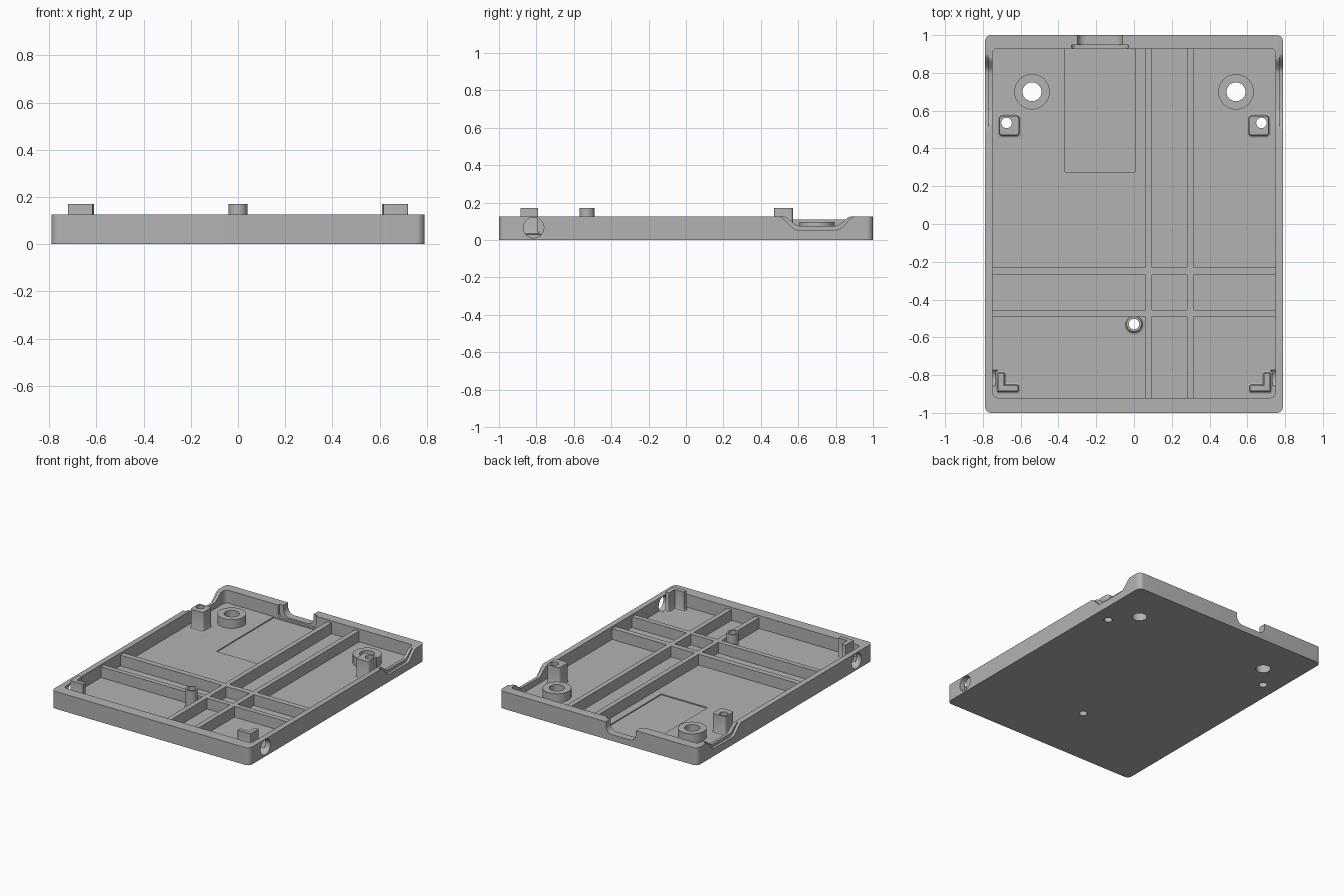
import bpy, bmesh, math

cube = bpy.data.objects.get("Cube")
if cube:
    bpy.data.objects.remove(cube, do_unlink=True)

grey = bpy.data.materials.new("plain grey")
grey.use_nodes = True
COLOUR = (0.45, 0.45, 0.45, 1)
grey.diffuse_color = COLOUR
grey.node_tree.nodes["Principled BSDF"].inputs["Base Color"].default_value = COLOUR

WALL_TOP, FLOOR, RIB_TOP, POST_TOP = 0.125, 0.032, 0.11, 0.17
EMBED = FLOOR - 0.004
AXES = {"x": lambda u, v, w: (w, u, v),
        "y": lambda u, v, w: (u, w, v),
        "z": lambda u, v, w: (u, v, w)}


def rounded(u0, u1, v0, v1, r=0.0, grow=0.0, seg=8):
    """Rounded rectangle outline; a circle when r is half the side."""
    u0, u1, v0, v1 = u0 - grow, u1 + grow, v0 - grow, v1 + grow
    r = r + grow if r else 0
    if r == 0:
        return [(u0, v0), (u1, v0), (u1, v1), (u0, v1)]
    corners = [(u1 - r, v1 - r), (u0 + r, v1 - r), (u0 + r, v0 + r), (u1 - r, v0 + r)]
    pts = []
    for i, (cu, cv) in enumerate(corners):
        for k in range(seg + 1):
            a = math.pi / 2 * (i + k / seg)
            p = (cu + r * math.cos(a), cv + r * math.sin(a))
            if not pts or min(math.dist(p, pts[-1]), math.dist(p, pts[0])) > 1e-5:
                pts.append(p)
    return pts


def circle(u, v, r, grow=0.0):
    return rounded(u - r, u + r, v - r, v + r, r, grow)


def loft(name, sections, axis="z"):
    """Solid skinned through (outline, level) sections."""
    bm = bmesh.new()
    rings = [[bm.verts.new(AXES[axis](u, v, w)) for u, v in pts] for pts, w in sections]
    n = len(rings[0])
    for low, high in zip(rings, rings[1:]):
        for i in range(n):
            j = (i + 1) % n
            bm.faces.new((low[i], low[j], high[j], high[i]))
    bm.faces.new(rings[0][::-1])
    bm.faces.new(rings[-1])
    bmesh.ops.recalc_face_normals(bm, faces=bm.faces)
    mesh = bpy.data.meshes.new(name)
    bm.to_mesh(mesh)
    bm.free()
    mesh.materials.append(grey)
    obj = bpy.data.objects.new(name, mesh)
    bpy.context.collection.objects.link(obj)
    return obj


def prism(name, outline, w0, w1, axis="z"):
    return loft(name, [(outline, w0), (outline, w1)], axis)


def combine(target, tool, operation="DIFFERENCE"):
    """Apply a boolean and discard the tool."""
    mod = target.modifiers.new("cut", "BOOLEAN")
    mod.operation, mod.solver, mod.object = operation, "EXACT", tool
    bpy.context.view_layer.objects.active = target
    bpy.ops.object.modifier_apply(modifier=mod.name)
    bpy.data.objects.remove(tool, do_unlink=True)


def flared(name, outline, top):
    """Upright part with a small fillet where it meets the floor."""
    foot = [(outline(0.013), EMBED), (outline(0.013), FLOOR),
            (outline(0.004), FLOOR + 0.004), (outline(0), FLOOR + 0.013)]
    return loft(name, foot + [(outline(0), top)])


def bore(x, y, r, *targets):
    for t in targets:
        combine(t, prism("bore", circle(x, y, r), -0.1, 0.4))


def scoop(y0, y1, depth_z, run):
    """Dipped notch outline with S-shaped ends."""
    left = []
    for k in range(11):
        t = k / 10
        s = t * t * (3 - 2 * t)
        left.append((y0 + run * t, WALL_TOP + 0.001 + (depth_z - WALL_TOP) * s))
    right = [(y0 + y1 - y, z) for y, z in reversed(left)]
    return [(y0, 0.3)] + left + right + [(y1, 0.3)]


# Tray shell with open top and shallow floor recess
tray = prism("tray", rounded(-0.79, 0.79, -1, 1, 0.035), 0, WALL_TOP)
combine(tray, prism("cavity", rounded(-0.75, 0.75, -0.92, 0.93, 0.03), FLOOR, 0.3))
combine(tray, prism("recess", rounded(-0.365, 0.005, 0.275, 0.928), FLOOR - 0.008, 0.1))

# Stepped connector opening in the back wall
combine(tray, prism("pocket", rounded(-0.33, -0.03, FLOOR + 0.002, 0.4, 0.03), 0.9, 0.947, "y"))
combine(tray, prism("opening", rounded(-0.30, -0.06, 0.045, 0.4, 0.05), 0.9, 1.1, "y"))

# Stiffening ribs fused into one grid
ribs = None
for i, (a, b) in enumerate([(0.06, 0.095), (0.28, 0.315), (-0.27, -0.23), (-0.49, -0.455)]):
    box = rounded(a, b, -0.925, 0.935) if i < 2 else rounded(-0.755, 0.755, a, b)
    bar = prism("rib_grid", box, EMBED, RIB_TOP)
    if ribs:
        combine(ribs, bar, "UNION")
    else:
        ribs = bar
parts = [tray, ribs]

for side, label in ((1, "left"), (-1, "right")):
    def span(a, b):
        return sorted((side * a, side * b))

    # Scooped finger notch in the side wall, deeper on the outside
    combine(tray, prism("scoop", scoop(0.52, 0.885, 0.075, 0.085), *span(0.74, 0.85), "x"))
    combine(tray, prism("scoop", scoop(0.495, 0.905, 0.053, 0.1), *span(0.771, 0.85), "x"))

    # Round side hole near the front
    combine(tray, prism("side_hole", circle(-0.815, 0.066, 0.055), *span(0.722, 0.9), "x"))

    # Low screw ring
    ring = prism(label + "_screw_ring", circle(side * 0.54, 0.70, 0.094), EMBED, 0.095)
    bore(side * 0.54, 0.70, 0.05, ring, tray)

    # Square locating post
    px = span(0.61, 0.712)
    post = flared(label + "_post", lambda g: rounded(*px, 0.47, 0.572, 0.016, g), POST_TOP)
    bore(side * 0.675, 0.535, 0.028, post, tray)

    # L-shaped corner bracket
    arm_a, arm_b = span(0.688, 0.72), span(0.615, 0.72)
    bracket = flared(label + "_bracket",
                     lambda g: rounded(*arm_a, -0.885, -0.79, 0.005, g), POST_TOP)
    combine(bracket, flared("arm", lambda g: rounded(*arm_b, -0.885, -0.855, 0.005, g),
                            POST_TOP), "UNION")
    parts += [ring, post, bracket]

# Round centre post
centre = flared("centre_post", lambda g: circle(0, -0.53, 0.04, g * 1.4), POST_TOP)
bore(0, -0.53, 0.028, centre, tray)
parts.append(centre)

# Smooth the curved faces, keep edges sharp
bpy.ops.object.select_all(action="DESELECT")
for obj in parts:
    obj.select_set(True)
bpy.context.view_layer.objects.active = tray
bpy.ops.object.shade_smooth_by_angle(angle=math.radians(30))
